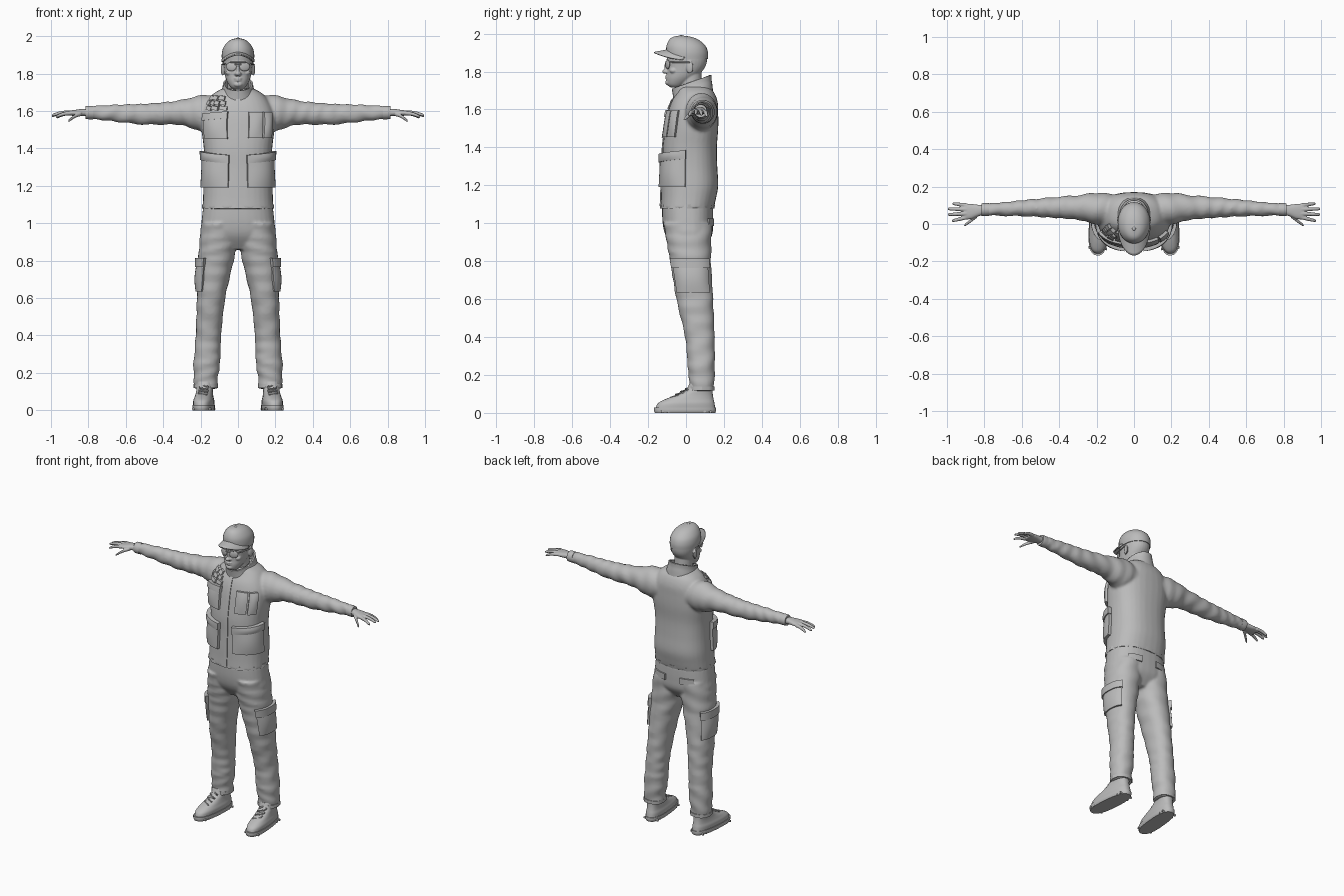
import bpy, bmesh, math
from mathutils import Vector, Matrix

if bpy.data.objects.get("Cube"):
    bpy.data.objects.remove(bpy.data.objects["Cube"])

grey = bpy.data.materials.new("plain grey")
grey.use_nodes = True
grey.diffuse_color = (0.5, 0.5, 0.5, 1)
grey.node_tree.nodes["Principled BSDF"].inputs["Base Color"].default_value = (0.5, 0.5, 0.5, 1)


def finish(name, bm, mirror=False, voxel=0, solid=0, angle=40, relax=5):
    """Turn a bmesh into a shaded object with optional modifiers."""
    bmesh.ops.recalc_face_normals(bm, faces=bm.faces)
    mesh = bpy.data.meshes.new(name)
    bm.to_mesh(mesh)
    bm.free()
    mesh.materials.append(grey)
    obj = bpy.data.objects.new(name, mesh)
    bpy.context.collection.objects.link(obj)
    bpy.ops.object.select_all(action="DESELECT")
    obj.select_set(True)
    bpy.context.view_layer.objects.active = obj
    bpy.ops.object.shade_smooth_by_angle(angle=math.radians(angle))
    if voxel:
        m = obj.modifiers.new("blend", "REMESH")
        m.mode, m.voxel_size, m.use_smooth_shade = "VOXEL", voxel, True
        m = obj.modifiers.new("relax", "SMOOTH")
        m.factor, m.iterations = 0.5, relax
    if solid:
        m = obj.modifiers.new("thickness", "SOLIDIFY")
        m.thickness, m.offset = solid, 0
    if mirror:
        m = obj.modifiers.new("mirror", "MIRROR")
        m.use_mirror_merge = False
    return obj


def dense(rings, steps=5):
    """Catmull-Rom resampling of ring tuples (position, c1, c2, r1, r2)."""
    out = []
    for i in range(len(rings) - 1):
        p = [rings[max(i - 1, 0)], rings[i], rings[i + 1], rings[min(i + 2, len(rings) - 1)]]
        for k in range(steps):
            t = k / steps
            out.append(tuple(0.5 * (2 * b + (c - a) * t + (2 * a - 5 * b + 4 * c - d) * t * t
                                    + (3 * b - a - 3 * c + d) * t ** 3) for a, b, c, d in zip(*p)))
    return out + [rings[-1]]


def ring_point(ring, a, n=2.4, axis="z", off=0):
    s, c1, c2, r1, r2 = ring
    ca, sa = math.cos(a), math.sin(a)
    u = c1 + (r1 + off) * math.copysign(abs(ca) ** (2 / n), ca)
    v = c2 + (r2 + off) * math.copysign(abs(sa) ** (2 / n), sa)
    return Vector((u, v, s)) if axis == "z" else Vector((s, u, v))


def loft(bm, rings, axis="z", n=2.4, sides=32, crease=0, cap=True, flip=1, tilt=0):
    loops = []
    for ring in dense(rings):
        loop = []
        for k in range(sides):
            a = math.tau * k / sides
            fold = crease * math.sin(75 * ring[0] + 2.5 * math.sin(a + 9 * ring[0]))
            p = ring_point(ring, a, n, axis, fold)
            p.z += tilt * p.y
            p.x *= flip
            loop.append(bm.verts.new(p))
        loops.append(loop)
    for lo, hi in zip(loops, loops[1:]):
        for k in range(sides):
            j = (k + 1) % sides
            bm.faces.new((lo[k], lo[j], hi[j], hi[k]))
    if cap:
        bm.faces.new(loops[0])
        bm.faces.new(loops[-1])


def patch(name, rings, a0, a1, z0, z1, thick, slope=0, mirror=True, flip=1, bulge=0):
    """Raised cloth panel that follows a lofted surface between two angles and heights."""
    table, bm, m = dense(rings), bmesh.new(), 12

    def at(z):
        lo, hi = min(((p, q) for p, q in zip(table, table[1:])),
                     key=lambda e: abs((e[0][0] + e[1][0]) / 2 - z))
        t = (z - lo[0]) / (hi[0] - lo[0])
        return tuple(p + (q - p) * t for p, q in zip(lo, hi))
    steps = [0] + [k / m for k in range(m + 1)] + [1]
    grid = []
    for j, v in enumerate(steps):
        row = []
        for i, u in enumerate(steps):
            edge = i in (0, m + 2) or j in (0, m + 2)
            z = z0 + (z1 - z0) * v + slope * (u - 0.5)
            h = -0.008 if edge else thick + bulge * math.sin(math.pi * u) * math.sin(math.pi * v)
            p = ring_point(at(z), math.radians(a0 + (a1 - a0) * u), off=h)
            p.x *= flip
            row.append(bm.verts.new(p))
        grid.append(row)
    for r, s in zip(grid, grid[1:]):
        for i in range(m + 2):
            bm.faces.new((r[i], r[i + 1], s[i + 1], s[i]))
    return finish(name, bm, mirror)


def ball(bm, loc, size, turn=0):
    mat = Matrix.Translation(loc) @ Matrix.Rotation(turn, 4, "Z") @ Matrix.Diagonal((*size, 1))
    bmesh.ops.create_uvsphere(bm, u_segments=20, v_segments=12, radius=1, matrix=mat)


def rod(bm, p, q, r):
    p, q = Vector(p), Vector(q)
    mat = Matrix.Translation((p + q) / 2) @ (q - p).to_track_quat("Z", "Y").to_matrix().to_4x4()
    bmesh.ops.create_cone(bm, cap_ends=True, segments=10, radius1=r, radius2=r,
                          depth=(q - p).length, matrix=mat)


# Jacket: torso and sleeves blended into one skin
torso = [(1.075, 0, .005, .19, .14), (1.13, 0, .013, .187, .145), (1.2, 0, .02, .185, .15),
         (1.3, 0, .02, .18, .145), (1.4, 0, .02, .183, .143), (1.5, 0, .03, .195, .14),
         (1.58, 0, .037, .195, .133), (1.64, 0, .045, .172, .122), (1.69, 0, .05, .135, .098),
         (1.72, 0, .04, .085, .08)]
sleeve = [(.1, .07, 1.585, .09, .095), (.2, .082, 1.588, .085, .096), (.3, .088, 1.592, .066, .068),
          (.4, .088, 1.587, .058, .06), (.5, .087, 1.583, .05, .056), (.6, .084, 1.586, .043, .05),
          (.7, .08, 1.59, .037, .042), (.81, .077, 1.592, .031, .032)]
bm = bmesh.new()
loft(bm, torso)
for side in (1, -1):
    loft(bm, sleeve, "x", 2, 28, .003, flip=side)
finish("jacket", bm, voxel=.008, relax=6)

bm = bmesh.new()
loft(bm, [(.775, .078, 1.592, .034, .036), (.8, .077, 1.592, .035, .036), (.815, .077, 1.592, .033, .034)], "x", 2)
finish("sleeve_cuffs", bm, True)
bm = bmesh.new()
loft(bm, [(1.64, 0, .04, .1, .098), (1.68, 0, .036, .088, .098), (1.71, 0, .032, .079, .098),
          (1.735, 0, .03, .075, .1)], n=2.1, cap=False, tilt=.36)
finish("collar", bm, solid=.01)
patch("hem_band", torso, 0, 360, 1.078, 1.1, .003, mirror=False)
patch("zip_placket", torso, -92, -88, 1.09, 1.69, .005, mirror=False)

# Jacket pockets
patch("lower_pocket", torso, -78, -6, 1.19, 1.35, .017, bulge=.008)
patch("lower_pocket_flap", torso, -79, -5, 1.33, 1.375, .024, slope=.02, bulge=.004)
patch("right_chest_pocket", torso, -77, -30, 1.45, 1.57, .014, mirror=False, flip=-1, bulge=.006)
patch("right_chest_flap", torso, -78, -29, 1.555, 1.592, .02, -.012, False, -1)
patch("left_chest_pocket", torso, -77, -54, 1.455, 1.595, .013, mirror=False, bulge=.005)
patch("left_pen_pocket", torso, -51, -30, 1.455, 1.595, .014, mirror=False, bulge=.006)

# Webbing strips on the right shoulder
for row, (low, count) in enumerate(((1.605, 3), (1.633, 4), (1.66, 3))):
    for k in range(count):
        wide = 46 / count
        start = -76 + 4 * row + k * wide
        patch("shoulder_webbing", torso, start, start + wide * .85, low, low + .021,
              .012 + .004 * (k % 2), .006, False, -1)

# Trousers
hips = [(.86, 0, .015, .15, .07), (.93, 0, .015, .2, .12), (1.0, 0, .01, .196, .133), (1.09, 0, .008, .186, .135)]
leg = [(.115, .173, .083, .063, .064), (.17, .172, .083, .064, .066), (.25, .167, .08, .071, .072),
       (.4, .158, .073, .068, .078), (.6, .144, .046, .076, .097), (.8, .118, .024, .095, .108),
       (.9, .105, .016, .101, .118), (1.0, .098, .01, .095, .128)]
bm = bmesh.new()
loft(bm, hips)
for side in (1, -1):
    loft(bm, leg, n=2.2, crease=.0025, flip=side)
finish("trousers", bm, voxel=.008, relax=4)
patch("thigh_pocket", leg, -55, 48, .635, .78, .008, bulge=.008)
patch("thigh_pocket_flap", leg, -57, 50, .765, .815, .017)
patch("back_pocket_flap", hips, 48, 78, .985, 1.025, .008)
patch("trouser_cuff", leg, 0, 360, .118, .14, .003)

# Boots, turned out slightly
outline = [(.0, 0, -.005, .053, .16), (.012, 0, -.005, .057, .164), (.028, 0, -.005, .057, .164)]
upper = [(.022, 0, -.003, .053, .158), (.05, 0, .001, .054, .15), (.072, 0, .018, .048, .128),
         (.095, 0, .047, .044, .095), (.12, 0, .07, .044, .07), (.155, 0, .078, .045, .06)]
turn = Matrix.Translation((.183, 0, 0)) @ Matrix.Rotation(math.radians(5), 4, "Z")
for name, rings in (("boot_sole", outline), ("boot_upper", upper)):
    bm = bmesh.new()
    loft(bm, rings, n=2.5)
    if name == "boot_upper":
        for k in range(4):
            y, z = -.078 + .026 * k, .082 + .015 * k
            rod(bm, (-.026, y + .008, z - .006), (.026, y + .008, z - .006), .006)
            rod(bm, (-.024, y, z), (.024, y + .022, z + .008), .004)
    else:
        for k in range(9):
            y = -.13 + .032 * k
            rod(bm, (-.05, y, .007), (.05, y, .007), .007)
    bm.transform(turn)
    finish(name, bm, True)

# Hands
bm = bmesh.new()
loft(bm, [(.79, .077, 1.592, .025, .02), (.83, .072, 1.592, .031, .019), (.87, .067, 1.59, .041, .016),
          (.905, .066, 1.588, .042, .012)], "x", 2.3, 20)
fingers = [((.89, .1, 1.588), (.967, .109, 1.565)), ((.89, .078, 1.592), (.993, .081, 1.572)),
           ((.89, .056, 1.592), (.993, .05, 1.576)), ((.89, .036, 1.588), (.97, .016, 1.568)),
           ((.835, .045, 1.585), (.905, -.01, 1.545))]
for start, tip in fingers:
    p, q = Vector(start), Vector(tip)
    rings = []
    for t, r in ((0, .0115), (.35, .0105), (.65, .0095), (.92, .0075), (1, .003)):
        c = p.lerp(q, t) + Vector((0, 0, .006 * math.sin(math.pi * t)))
        rings.append((*c, r, r))
    loft(bm, rings, "x", 2, 12)
bm.transform(Matrix.Diagonal((1.004, 1, 1, 1)))
finish("hand", bm, True, voxel=.0035, relax=3)

# Head, with features blended in
bm = bmesh.new()
loft(bm, [(1.715, 0, -.05, .025, .03), (1.73, 0, -.05, .042, .048), (1.76, 0, -.03, .06, .073),
          (1.79, 0, -.012, .07, .088), (1.83, 0, .002, .076, .102), (1.87, 0, .005, .08, .106),
          (1.92, 0, .005, .076, .1)], n=2.15)
loft(bm, [(1.62, 0, .04, .062, .06), (1.7, 0, .028, .057, .06), (1.8, 0, .02, .057, .06)], n=2)
ball(bm, (0, -.109, 1.8), (.016, .016, .012))
ball(bm, (0, -.1, 1.825), (.009, .014, .03))
ball(bm, (0, -.094, 1.742), (.024, .016, .014))
ball(bm, (0, -.099, 1.774), (.023, .012, .006))
ball(bm, (0, -.098, 1.764), (.02, .012, .006))
for side in (1, -1):
    ball(bm, (side * .012, -.101, 1.798), (.009, .01, .008))
    ball(bm, (side * .045, -.065, 1.805), (.022, .022, .016))
    ball(bm, (side * .082, .02, 1.822), (.009, .02, .033), -side * .3)
finish("head", bm, voxel=.004, relax=3)

# Sunglasses
bm = bmesh.new()
ball(bm, (.036, -.097, 1.837), (.029, .007, .024), .35)
rod(bm, (.066, -.085, 1.85), (.087, .02, 1.848), .0035)
finish("sunglass_lens", bm, True)
bm = bmesh.new()
rod(bm, (-.02, -.108, 1.85), (.02, -.108, 1.85), .004)
rod(bm, (-.04, -.104, 1.861), (.04, -.104, 1.861), .003)
finish("sunglass_bridge", bm)

# Cap with curved brim and top button
bm = bmesh.new()
loft(bm, [(1.865, 0, .008, .085, .108), (1.9, 0, .006, .087, .11), (1.935, 0, 0, .08, .103),
          (1.965, 0, -.01, .06, .08), (1.982, 0, -.02, .036, .05), (1.989, 0, -.025, .008, .012)], n=2.05)
ball(bm, (0, -.025, 1.988), (.01, .01, .005))
finish("cap_crown", bm, angle=60)
bm = bmesh.new()
rows = []
for j in range(6):
    v, row = j / 5, []
    for i in range(25):
        a = math.radians(-82 + 164 * i / 24)
        row.append(bm.verts.new((.086 * math.sin(a), .008 - (.1 + .076 * v) * math.cos(a),
                                 1.914 - .014 * v - .04 * math.sin(a) ** 2)))
    rows.append(row)
for r, s in zip(rows, rows[1:]):
    for i in range(24):
        bm.faces.new((r[i], r[i + 1], s[i + 1], s[i]))
finish("cap_brim", bm, solid=.007)
